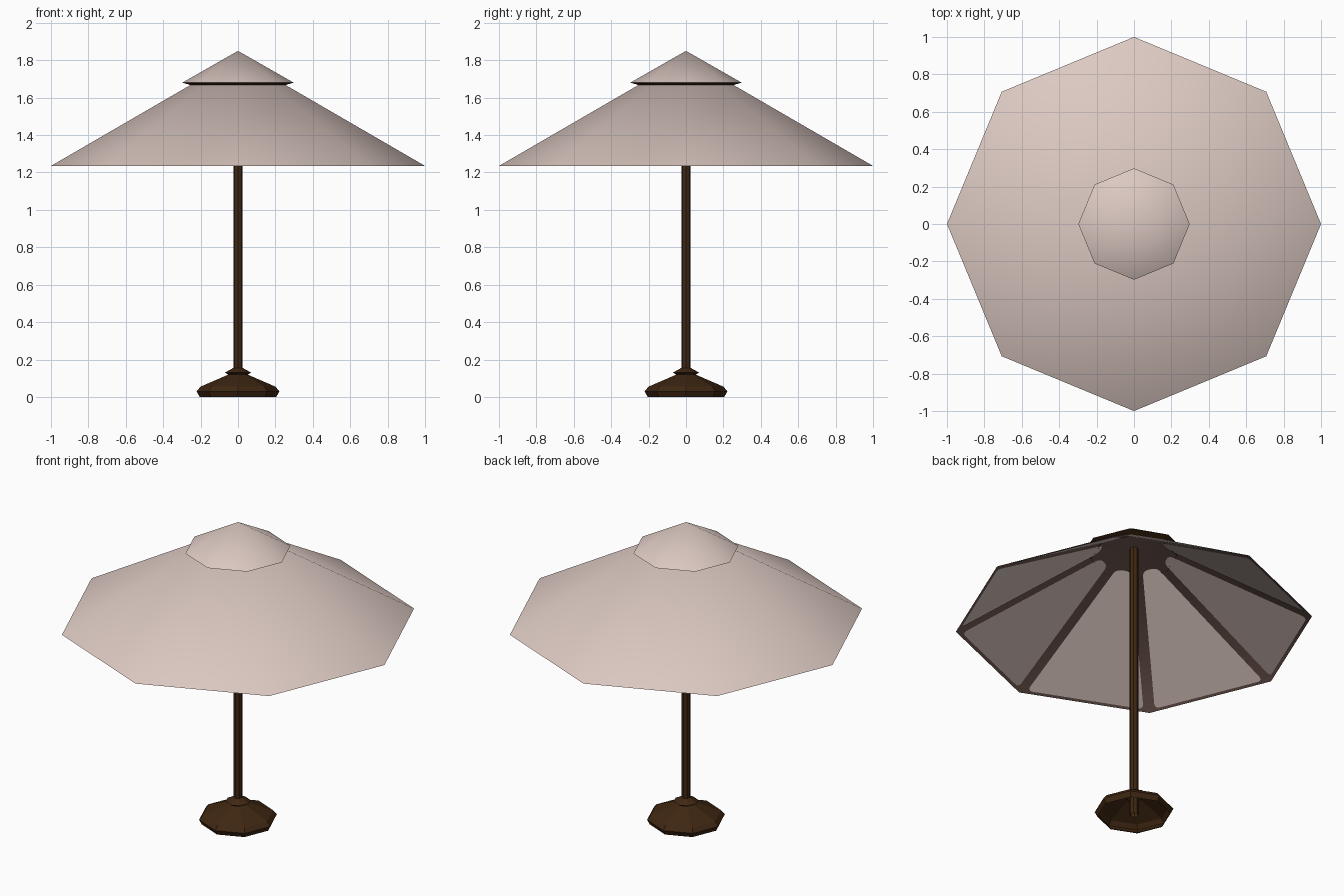
import bpy, bmesh, math
from mathutils import Vector

if "Cube" in bpy.data.objects:
    bpy.data.objects.remove(bpy.data.objects["Cube"])

SIDES = 8
RIM_Z = 1.235


def material(name, rgb):
    m = bpy.data.materials.new(name)
    m.diffuse_color = (*rgb, 1)
    m.use_nodes = True
    m.node_tree.nodes["Principled BSDF"].inputs["Base Color"].default_value = m.diffuse_color
    return m


FABRIC = material("pale pink fabric", (0.72, 0.585, 0.54))
TRIM = material("rib brown", (0.19, 0.115, 0.095))
WOOD = material("dark wood", (0.05, 0.02, 0.006))


def finish(bm, name, mat, smooth=False):
    me = bpy.data.meshes.new(name)
    for f in bm.faces:
        f.smooth = smooth
    bm.to_mesh(me)
    bm.free()
    me.materials.append(mat)
    ob = bpy.data.objects.new(name, me)
    bpy.context.collection.objects.link(ob)
    return ob


def lathe(name, profile, mat, smooth=False, down=False):
    """Spin an (r, z) profile, listed bottom to top, into an octagonal shell."""
    bm = bmesh.new()
    rings = []
    for r, z in profile:
        if r == 0:
            rings.append([bm.verts.new((0, 0, z))] * SIDES)
        else:
            rings.append([bm.verts.new((r * math.cos(a), r * math.sin(a), z))
                          for a in (math.tau * i / SIDES for i in range(SIDES))])
    for lo, hi in zip(rings, rings[1:]):
        for i in range(SIDES):
            j = (i + 1) % SIDES
            quad = list(dict.fromkeys((lo[i], lo[j], hi[j], hi[i])))
            bm.faces.new(quad[::-1] if down else quad)
    return finish(bm, name, mat, smooth)


# Pole and open-bottomed base with collar
lathe("pole", [(0.025, 0), (0.025, 1.72), (0, 1.72)], WOOD)
lathe("base", [(0.203, 0.005), (0.205, 0.0), (0.221, 0.03), (0.2, 0.055),
               (0.05, 0.12)], WOOD)
lathe("base_collar", [(0.045, 0.115), (0.07, 0.13), (0.025, 0.155)], WOOD)

# Canopy top and its brown lining
lathe("canopy", [(1, RIM_Z), (0, 1.815)], FABRIC, smooth=True)
lathe("canopy_lining", [(1, RIM_Z), (0, 1.805)], TRIM, smooth=True, down=True)

# Small upper cap with a dark underside
lathe("cap", [(0.298, 1.68), (0, 1.85)], FABRIC, smooth=True)
lathe("cap_underside", [(0.24, 1.664), (0.298, 1.68)], WOOD)

# Pale panels between the ribs, thin plates with rounded corners
bm = bmesh.new()
apothem = math.cos(math.pi / SIDES)
tan = math.tan(math.pi / SIDES)
slope = (1.805 - RIM_Z) / apothem
for k in range(SIDES):
    ang = math.tau * (k + 0.5) / SIDES
    out = Vector((math.cos(ang), math.sin(ang), 0))
    side = Vector((-math.sin(ang), math.cos(ang), 0))
    corners = []
    for a, s in ((0.19, -1), (0.19, 1), (0.906, 1), (0.906, -1)):
        p = out * a + side * s * (a * tan - 0.034)
        p.z = 1.805 - slope * a - 0.004
        corners.append(bm.verts.new(p))
    bm.faces.new(corners)
bmesh.ops.bevel(bm, geom=bm.verts[:], offset=0.03, segments=3, profile=0.5,
                affect='VERTICES')
for f in bm.faces:
    f.normal_update()
    if f.normal.z > 0:
        f.normal_flip()
finish(bm, "underside_panels", FABRIC, smooth=True)
